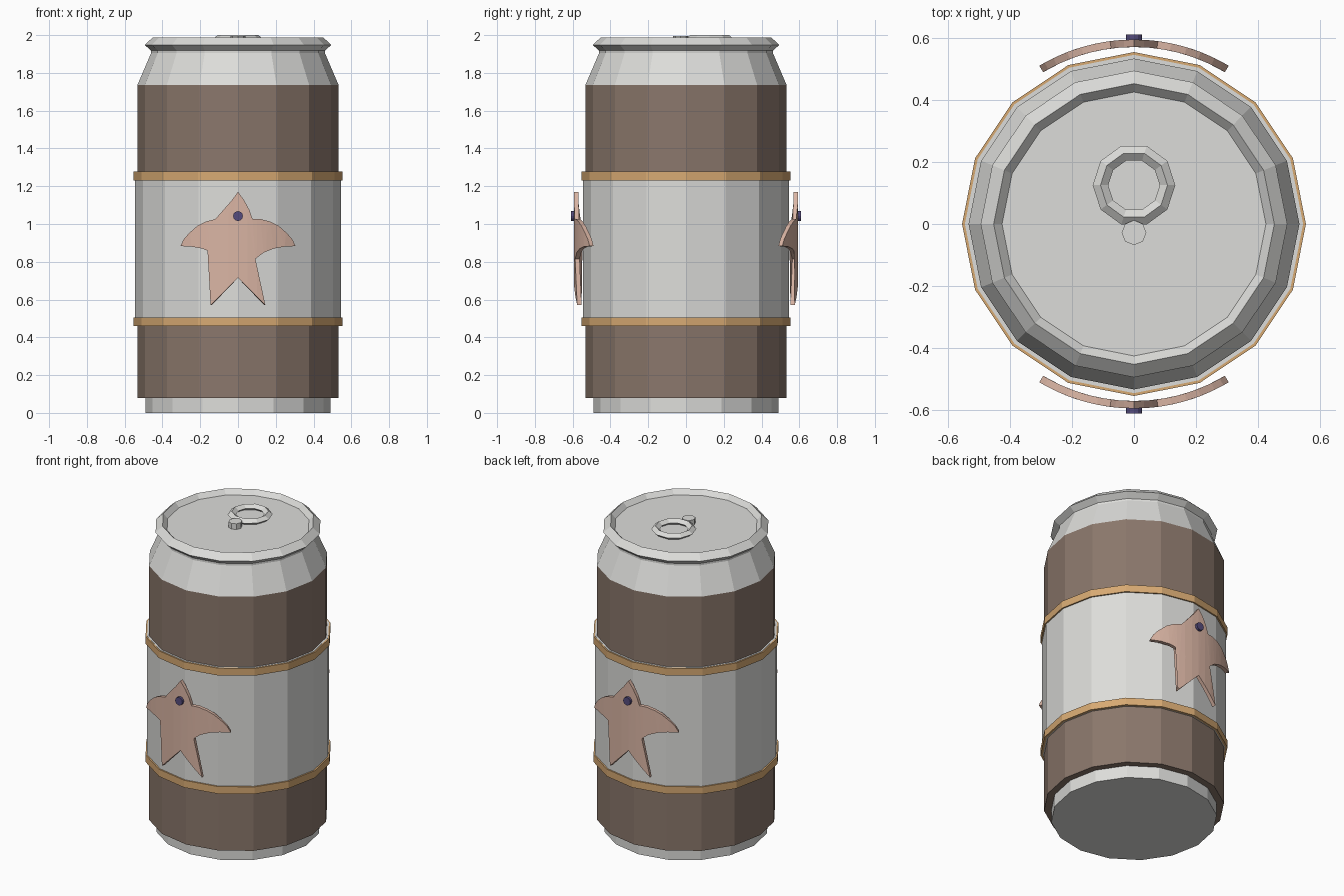
import bpy, bmesh, math
from mathutils import Matrix

if "Cube" in bpy.data.objects:
    bpy.data.objects.remove(bpy.data.objects["Cube"])


def material(name, rgb):
    m = bpy.data.materials.new(name)
    m.diffuse_color = (*rgb, 1)
    m.use_nodes = True
    m.node_tree.nodes["Principled BSDF"].inputs["Base Color"].default_value = m.diffuse_color
    return m


SILVER = material("silver", (0.72, 0.72, 0.70))
BROWN = material("brown", (0.255, 0.185, 0.148))
GOLD = material("gold", (0.68, 0.40, 0.17))
PINK = material("dusty pink", (0.70, 0.46, 0.37))
PURPLE = material("dark purple", (0.09, 0.07, 0.20))


def finish(name, bm, mat):
    bmesh.ops.recalc_face_normals(bm, faces=bm.faces)
    me = bpy.data.meshes.new(name)
    bm.to_mesh(me)
    bm.free()
    me.materials.append(mat)
    ob = bpy.data.objects.new(name, me)
    bpy.context.collection.objects.link(ob)
    return ob


def lathe(name, profile, mat, sides=16, centre=(0, 0), closed=False):
    """Revolve (radius, z) points; open profiles get end caps."""
    bm = bmesh.new()
    rings = []
    for r, z in profile:
        rings.append([bm.verts.new((centre[0] + r * math.cos(2 * math.pi * i / sides),
                                    centre[1] + r * math.sin(2 * math.pi * i / sides), z))
                      for i in range(sides)])
    pairs = list(zip(rings, rings[1:]))
    if closed:
        pairs.append((rings[-1], rings[0]))
    else:
        bm.faces.new(rings[0])
        bm.faces.new(rings[-1])
    for a, b in pairs:
        for i in range(sides):
            j = (i + 1) % sides
            bm.faces.new((a[i], a[j], b[j], b[i]))
    return finish(name, bm, mat)


# Can body: foot, painted wall, shoulder, rolled rim and recessed lid
body = lathe("can_body", [(0.49, 0), (0.49, 0.08), (0.533, 0.08), (0.533, 1.735),
                          (0.46, 1.905), (0.46, 1.918), (0.494, 1.948),
                          (0.452, 1.987), (0.425, 1.957)], SILVER)
body.data.materials.append(BROWN)
for p in body.data.polygons:
    if 0.07 < p.center.z < 1.73 and p.area < 1 and p.center.xy.length > 0.48 \
            and not (p.center.z < 0.075):
        p.material_index = 1

# Label sleeve and its two trim bands
lathe("label_sleeve", [(0.545, 0.46), (0.545, 1.279)], SILVER)
for name, z in (("lower_band", 0.459), ("upper_band", 1.23)):
    lathe(name, [(0.54, z), (0.554, z), (0.554, z + 0.047), (0.54, z + 0.047)],
          GOLD, closed=True)

# Pull tab ring and rivet
tab = [(0.108 + 0.025 * math.cos(a), 1.98 + 0.02 * math.sin(a))
       for a in (0, math.pi / 2, math.pi, 1.5 * math.pi)]
lathe("pull_ring", tab, SILVER, sides=10, centre=(0, 0.125), closed=True)
lathe("tab_rivet", [(0.04, 1.95), (0.04, 1.994)], SILVER, sides=8, centre=(0, -0.028))

# Bird emblem: right half outline from head to tail notch
HALF = [(0, 1.17), (0.033, 1.125), (0.06, 1.075), (0.077, 1.026), (0.12, 1.026),
        (0.17, 1.013), (0.215, 0.99), (0.26, 0.951), (0.288, 0.918), (0.305, 0.883),
        (0.245, 0.88), (0.19, 0.87), (0.135, 0.848), (0.092, 0.815),
        (0.145, 0.57), (0, 0.715)]
R_OUT, R_IN = 0.594, 0.57


def bird(name, turn):
    bm = bmesh.new()
    outline = HALF + [(-x, z) for x, z in HALF[-2:0:-1]]
    bm.faces.new([bm.verts.new((x, 0, z)) for x, z in outline])
    bmesh.ops.triangulate(bm, faces=bm.faces)
    for k in range(-5, 6):
        bmesh.ops.bisect_plane(bm, geom=bm.verts[:] + bm.edges[:] + bm.faces[:],
                               plane_co=(k * 0.05, 0, 0), plane_no=(1, 0, 0))
    # wrap around the can, then thicken towards the axis
    for v in bm.verts:
        v.co.y = -math.sqrt(R_OUT ** 2 - v.co.x ** 2)
    ext = bmesh.ops.extrude_face_region(bm, geom=bm.faces[:], use_keep_orig=True)
    for v in ext["geom"]:
        if isinstance(v, bmesh.types.BMVert):
            v.co.x *= R_IN / R_OUT
            v.co.y *= R_IN / R_OUT
    bm.transform(Matrix.Rotation(turn, 4, "Z"))
    return finish(name, bm, PINK)


def eye(name, turn):
    bm = bmesh.new()
    bmesh.ops.create_cone(bm, cap_ends=True, segments=12, radius1=0.026,
                          radius2=0.026, depth=0.03)
    bm.transform(Matrix.Rotation(turn, 4, "Z") @ Matrix.Translation((0, -0.595, 1.042))
                 @ Matrix.Rotation(math.pi / 2, 4, "X"))
    return finish(name, bm, PURPLE)


for side, turn in (("front", 0), ("back", math.pi)):
    bird(side + "_bird", turn)
    eye(side + "_bird_eye", turn)
